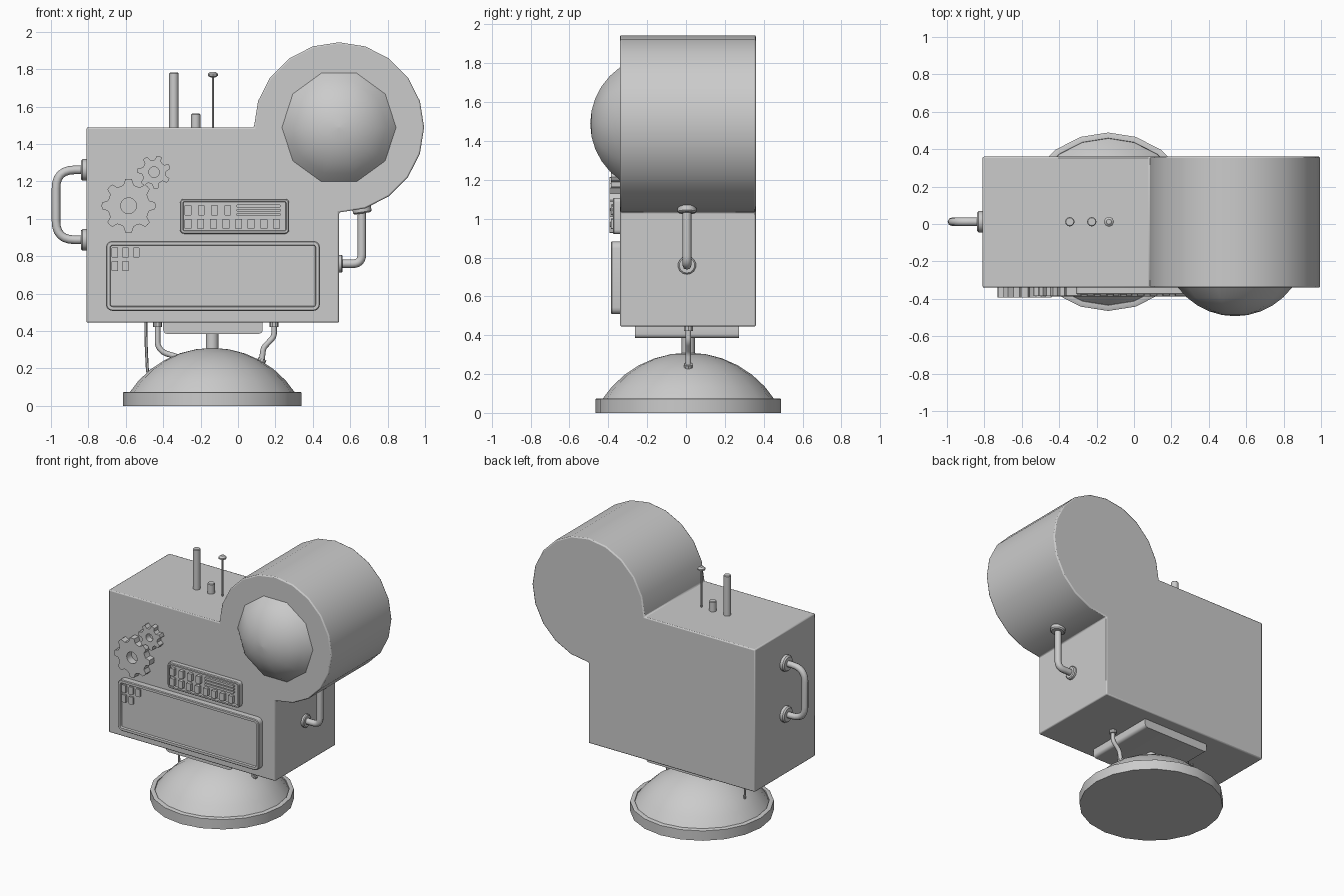
import bpy, bmesh
from math import sin, cos, pi, radians, sqrt, asin
from mathutils import Vector

if "Cube" in bpy.data.objects:
    bpy.data.objects.remove(bpy.data.objects["Cube"])

FRONT, BACK, CY = -0.34, 0.36, 0.012   # body front/back planes, centre line depth
BX = -0.138                            # base centre x


def stack(name, rings, cap=True, smooth=35):
    """Skin a series of equal-length vertex rings; cap the ends or close into a loop."""
    bm = bmesh.new()
    rows = [[bm.verts.new(p) for p in ring] for ring in rings]
    n = len(rows[0])
    pairs = list(zip(rows, rows[1:])) + ([] if cap else [(rows[-1], rows[0])])
    for a, b in pairs:
        for i in range(n):
            j = (i + 1) % n
            bm.faces.new((a[i], a[j], b[j], b[i]))
    if cap:
        bm.faces.new(rows[0])
        bm.faces.new(rows[-1])
    bmesh.ops.remove_doubles(bm, verts=bm.verts, dist=1e-5)
    bmesh.ops.recalc_face_normals(bm, faces=bm.faces)
    me = bpy.data.meshes.new(name)
    bm.to_mesh(me)
    bm.free()
    ob = bpy.data.objects.new(name, me)
    bpy.context.collection.objects.link(ob)
    finish(ob, smooth)
    return ob


def finish(ob, angle):
    bpy.ops.object.select_all(action='DESELECT')
    ob.select_set(True)
    bpy.context.view_layer.objects.active = ob
    if ob.type == 'CURVE':
        bpy.ops.object.convert(target='MESH')
    bpy.ops.object.shade_smooth_by_angle(angle=radians(angle))


def lathe(name, profile, n, loc, axis=(0, 0, 1), smooth=35):
    """Revolve (radius, height) points around an axis."""
    q = Vector((0, 0, 1)).rotation_difference(Vector(axis))
    rings = [[Vector(loc) + q @ Vector((max(r, 0.001) * cos(2 * pi * i / n),
                                        max(r, 0.001) * sin(2 * pi * i / n), h))
              for i in range(n)] for r, h in profile]
    return stack(name, rings, smooth=smooth)


def cap_profile(r, height, z0, steps):
    """Spherical cap from its rim up to the apex."""
    R = (r * r + height * height) / (2 * height)
    a = asin(r / R)
    return [(R * sin(a * (1 - k / steps)), z0 + height - R + R * cos(a * (1 - k / steps)))
            for k in range(steps + 1)]


def rounded(x0, x1, z0, z1, r, y, inset=0, seg=4):
    """Rounded rectangle ring in the xz plane."""
    x0, x1, z0, z1, r = x0 + inset, x1 - inset, z0 + inset, z1 - inset, max(r - inset, 0.004)
    ring = []
    for k, (cx, cz) in enumerate([(x1 - r, z1 - r), (x0 + r, z1 - r), (x0 + r, z0 + r), (x1 - r, z0 + r)]):
        for i in range(seg + 1):
            a = (k + i / seg) * pi / 2
            ring.append((cx + r * cos(a), y, cz + r * sin(a)))
    return ring


def framed_panel(name, x0, x1, z0, z1, r, y, rim, floor):
    stack(name, [rounded(x0, x1, z0, z1, r, FRONT + 0.01), rounded(x0, x1, z0, z1, r, y + 0.005),
                 rounded(x0, x1, z0, z1, r, y, 0.005), rounded(x0, x1, z0, z1, r, y, rim),
                 rounded(x0, x1, z0, z1, r, floor, rim + 0.003)])


def button(name, cx, cz, w, h, y0, y1):
    b = (cx - w / 2, cx + w / 2, cz - h / 2, cz + h / 2, 0.004)
    stack(name, [rounded(*b, y0, seg=1), rounded(*b, y1, seg=1)])


def tube(name, pts, r, fillet, res=2):
    """Round pipe through points with filleted corners."""
    pts = [Vector(p) for p in pts]
    path = [pts[0]]
    for a, b, c in zip(pts, pts[1:], pts[2:]):
        p, q = b + (a - b).normalized() * fillet, b + (c - b).normalized() * fillet
        for i in range(7):
            t = i / 6
            path.append(p * (1 - t) ** 2 + b * 2 * t * (1 - t) + q * t * t)
    path.append(pts[-1])
    cu = bpy.data.curves.new(name, 'CURVE')
    cu.dimensions = '3D'
    cu.bevel_depth, cu.bevel_resolution, cu.use_fill_caps = r, res, True
    sp = cu.splines.new('POLY')
    sp.points.add(len(path) - 1)
    for s, p in zip(sp.points, path):
        s.co = (*p, 1)
    ob = bpy.data.objects.new(name, cu)
    bpy.context.collection.objects.link(ob)
    finish(ob, 50)


def flange(name, loc, axis, r, t):
    lathe(name, [(r, -0.01), (r, t * 0.7), (r * 0.85, t)], 14, loc, axis)


def gear(name, cx, cz, teeth, ro, rr, hole, y, phase=0):
    outline = []
    for i in range(teeth):
        for f, r in ((-0.30, rr), (-0.16, ro), (0, ro * 1.01), (0.16, ro), (0.30, rr), (0.5, rr * 0.97)):
            outline.append(((i + f) * 2 * pi / teeth + phase, r))

    def ring(y, fixed=None):
        return [(cx + (fixed or r) * cos(a), y, cz + (fixed or r) * sin(a)) for a, r in outline]
    stack(name, [ring(FRONT + 0.01, hole), ring(y, hole), ring(y), ring(FRONT + 0.01)], cap=False)


# Body: box merged with the big drum, one extruded outline
drum = [(0.54 + 0.455 * cos(radians(a)), 1.489 + 0.455 * sin(radians(a))) for a in range(180, -91, -18)]
outline = [(-0.81, 0.445), (-0.81, 1.489)] + drum + [(0.54, 0.445)]
body = stack("body", [[(x, y, z) for x, z in outline] for y in (FRONT, BACK)])
bev = body.modifiers.new("edge_bevel", 'BEVEL')
bev.width, bev.segments, bev.limit_method, bev.angle_limit = 0.008, 2, 'ANGLE', radians(40)

# Domed lens on the drum
lathe("lens", cap_profile(0.305, 0.153, 0, 5), 10, (0.54, FRONT, 1.489), (0, -1, 0), 40)

# Base, neck and mounting plate
lathe("base_disc", [(0.477, 0), (0.477, 0.072), (0.472, 0.075), (0.447, 0.075), (0.445, 0.065)], 20, (BX, CY, 0))
lathe("base_dome", cap_profile(0.447, 0.245, 0.065, 6), 20, (BX, CY, 0))
lathe("neck", [(0.034, 0.28), (0.034, 0.42)], 12, (BX, CY, 0))
plate = (-0.40, 0.132, 0.385, 0.48, 0.022)
stack("mounting_plate", [rounded(*plate, -0.263), rounded(*plate, 0.273)])

# Rods on the roof
lathe("tall_rod", [(0.025, 1.47), (0.025, 1.777), (0.021, 1.782)], 12, (-0.343, CY, 0))
lathe("short_rod", [(0.025, 1.47), (0.025, 1.557), (0.021, 1.562)], 12, (-0.226, CY, 0))
lathe("pin_rod", [(0.006, 1.47), (0.006, 1.757), (0.014, 1.757), (0.027, 1.765), (0.027, 1.775), (0.014, 1.786)],
      8, (-0.134, CY, 0))

# Side handle on the left
tube("left_handle", [(-0.80, CY, 1.262), (-0.973, CY, 1.262), (-0.973, CY, 0.888), (-0.80, CY, 0.888)], 0.023, 0.1)
for z in (1.262, 0.888):
    flange("handle_flange", (-0.81, CY, z), (-1, 0, 0), 0.058, 0.03)

# Elbow pipe between body and drum on the right
tube("elbow_pipe", [(0.53, 0.005, 0.76), (0.662, 0.005, 0.76), (0.662, 0.005, 1.08)], 0.023, 0.05)
flange("elbow_flange_side", (0.54, 0.005, 0.76), (1, 0, 0), 0.047, 0.02)
flange("elbow_flange_top", (0.662, 0.005, 1.054), (0.156, 0, -0.988), 0.05, 0.025)

# Hoses from body to base
hoses = ((-0.43, [(-0.43, 0.32), (-0.40, 0.285), (-0.325, 0.262)]),
         (0.193, [(0.193, 0.37), (0.135, 0.31), (0.128, 0.245)]))
for x, pts in hoses:
    tube("hose", [(x, CY, 0.46)] + [(px, CY, pz) for px, pz in pts], 0.015, 0.022)
    lathe("hose_collar", [(0.024, 0.422), (0.024, 0.46)], 10, (x, CY, 0))
    ex, ez = pts[-1]
    lathe("hose_foot", [(0.024, -0.015), (0.022, 0.008)], 10, (ex, CY, ez), (ex - BX, 0, 0.49))
tube("thin_cable", [(-0.492, CY, 0.46), (-0.492, CY, 0.34), (-0.484, CY, 0.18)], 0.008, 0.05, 1)

# Control panels
framed_panel("lower_panel", -0.706, 0.438, 0.508, 0.882, 0.035, -0.387, 0.022, -0.372)
framed_panel("upper_panel", -0.31, 0.273, 0.92, 1.107, 0.022, -0.376, 0.015, -0.362)
for i, z in [(0, 0.82), (1, 0.82), (2, 0.82), (0, 0.748), (1, 0.748)]:
    button("lower_button", -0.658 + 0.057 * i, z, 0.034, 0.056, -0.365, -0.384)
for i in range(8):
    button("upper_button", -0.267 + 0.0675 * i, 0.973, 0.037, 0.055, -0.355, -0.385)
    if i < 4:
        button("upper_button", -0.267 + 0.0705 * i, 1.046, 0.037, 0.055, -0.355, -0.385)
for z in (1.068, 1.046, 1.024):
    button("slat", 0.11, z, 0.235, 0.016, -0.355, -0.378)

# Gears
gear("large_gear", -0.585, 1.07, 8, 0.143, 0.115, 0.042, -0.393)
gear("small_gear", -0.449, 1.25, 7, 0.089, 0.066, 0.028, -0.385, radians(20))
